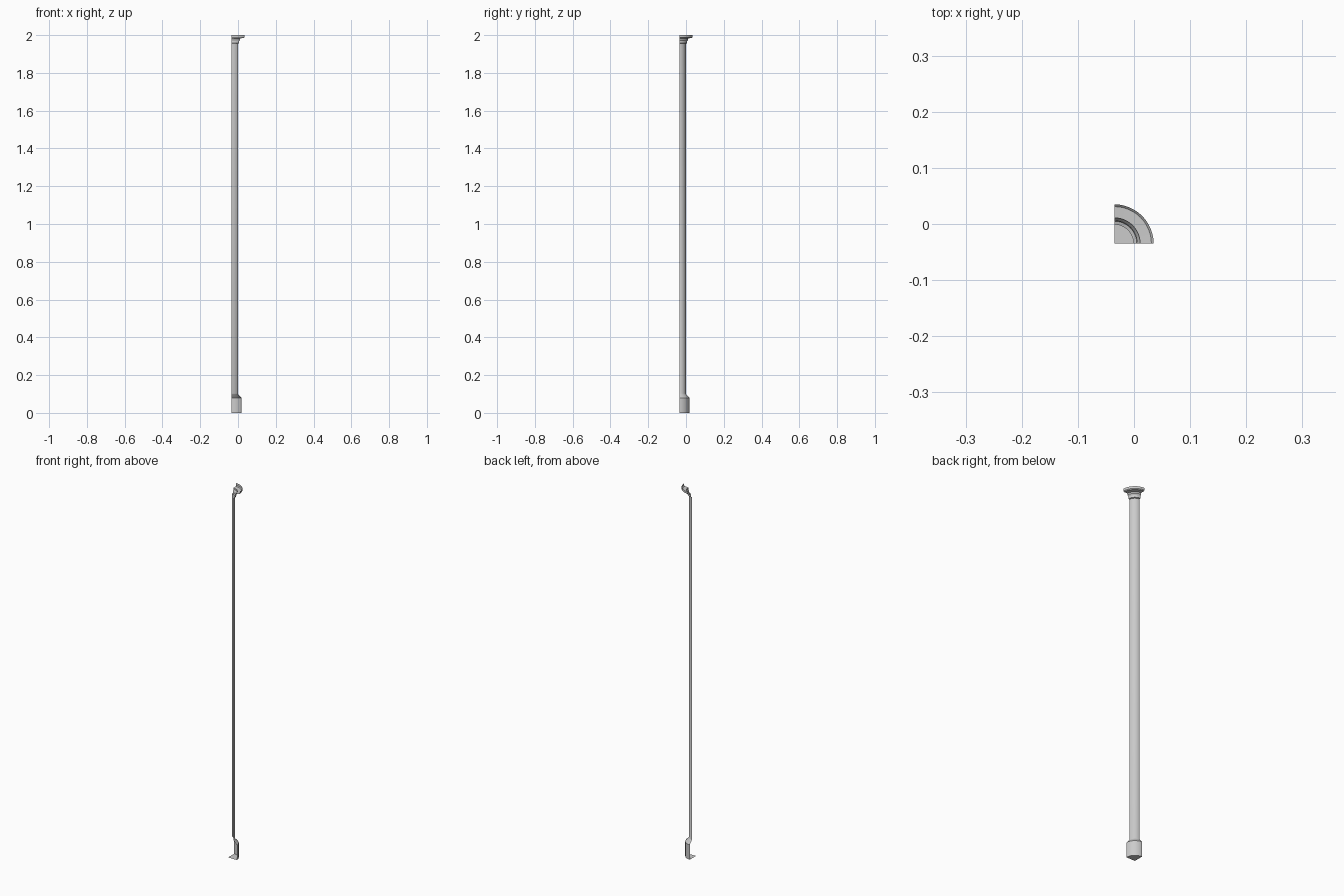
import bpy, bmesh, math

if "Cube" in bpy.data.objects:
    bpy.data.objects.remove(bpy.data.objects["Cube"])

# Quarter-round corner post: one profile (radius, height) swept 90 degrees, open at the top
C = -0.035
SEGMENTS = 12
PROFILE = [
    (0.0525, 0.0), (0.0525, 0.08), (0.046, 0.088), (0.035, 0.10),      # foot
    (0.034, 0.102), (0.034, 1.955),                                    # shaft
    (0.040, 1.957), (0.041, 1.968), (0.046, 1.975), (0.046, 1.983),    # neck
    (0.066, 1.984), (0.07, 1.988), (0.07, 2.0),                        # flange
]


def ring(bm, r, z):
    steps = [math.pi / 2 * i / SEGMENTS for i in range(SEGMENTS + 1)]
    return [bm.verts.new((C + r * math.cos(a), C + r * math.sin(a), z)) for a in steps]


bm = bmesh.new()
rings = [ring(bm, r, z) for r, z in PROFILE]
for low, high in zip(rings, rings[1:]):
    for i in range(SEGMENTS):
        bm.faces.new((low[i], low[i + 1], high[i + 1], high[i]))

# Flat sole under the foot
centre = bm.verts.new((C, C, 0))
for i in range(SEGMENTS):
    bm.faces.new((centre, rings[0][i + 1], rings[0][i]))

mesh = bpy.data.meshes.new("corner_post")
bm.to_mesh(mesh)
bm.free()
post = bpy.data.objects.new("corner_post", mesh)
bpy.context.collection.objects.link(post)
bpy.context.view_layer.objects.active = post
post.select_set(True)
bpy.ops.object.shade_smooth_by_angle(angle=math.radians(30))
